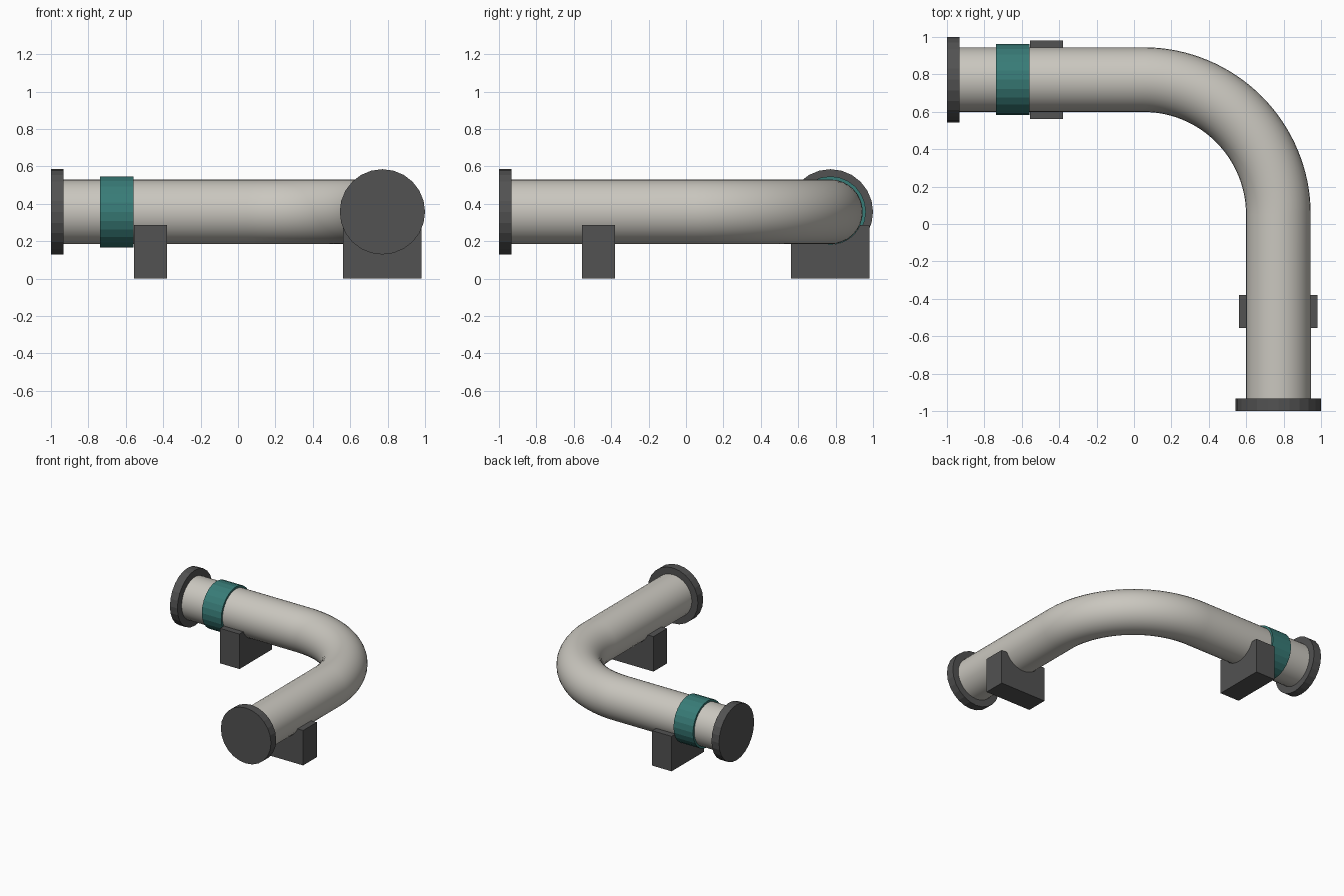
import bpy, bmesh, math
from mathutils import Matrix, Vector

if "Cube" in bpy.data.objects:
    bpy.data.objects.remove(bpy.data.objects["Cube"])

C = 0.772        # pipe centre line offset from the origin
Z = 0.357        # pipe centre height
R = 0.173        # pipe radius
BEND = 0.05      # where the bend starts and ends


def material(name, rgb):
    m = bpy.data.materials.new(name)
    m.diffuse_color = (*rgb, 1)
    m.use_nodes = True
    m.node_tree.nodes["Principled BSDF"].inputs["Base Color"].default_value = m.diffuse_color
    return m


PIPE = material("warm light grey", (0.59, 0.57, 0.52))
DARK = material("dark grey", (0.085, 0.085, 0.085))
TEAL = material("teal", (0.04, 0.20, 0.185))


def finish(name, bm, mat):
    bmesh.ops.recalc_face_normals(bm, faces=bm.faces)
    me = bpy.data.meshes.new(name)
    bm.to_mesh(me)
    bm.free()
    me.materials.append(mat)
    ob = bpy.data.objects.new(name, me)
    bpy.context.collection.objects.link(ob)
    return ob


def disc(name, axis, start, end, radius, mat):
    """Flat-shaded 24-sided cylinder lying along x or y on the pipe axis."""
    mid = (start + end) / 2
    if axis == 'X':
        place = Matrix.Translation((mid, C, Z)) @ Matrix.Rotation(math.pi / 2, 4, 'Y')
    else:
        place = Matrix.Translation((C, mid, Z)) @ Matrix.Rotation(math.pi / 2, 4, 'X')
    bm = bmesh.new()
    bmesh.ops.create_cone(bm, cap_ends=True, segments=24, radius1=radius,
                          radius2=radius, depth=end - start, matrix=place)
    return finish(name, bm, mat)


def saddle(name, axis, start, end):
    """Support block whose top is hollowed to cradle the pipe."""
    half, top, r = 0.21, 0.287, R + 0.001
    a = math.asin((Z - top) / r)
    prof = [(-half, 0), (half, 0), (half, top)]
    n = 16
    for i in range(n + 1):
        t = -a - (math.pi - 2 * a) * i / n
        prof.append((r * math.cos(t), Z + r * math.sin(t)))
    prof.append((-half, top))
    bm = bmesh.new()
    verts = [bm.verts.new((start, C + u, z) if axis == 'X' else (C + u, start, z))
             for u, z in prof]
    face = bm.faces.new(verts)
    ext = bmesh.ops.extrude_face_region(bm, geom=[face])
    step = Vector((end - start, 0, 0)) if axis == 'X' else Vector((0, end - start, 0))
    bmesh.ops.translate(bm, vec=step,
                        verts=[v for v in ext['geom'] if isinstance(v, bmesh.types.BMVert)])
    return finish(name, bm, DARK)


# Pipe: two straight runs joined by a quarter bend
path = [(-0.96, C, Z), (-0.4, C, Z)]
for i in range(33):
    t = math.pi / 2 * (1 - i / 32)
    path.append((BEND + (C - BEND) * math.cos(t), BEND + (C - BEND) * math.sin(t), Z))
path += [(C, -0.4, Z), (C, -0.96, Z)]
cu = bpy.data.curves.new("pipe", 'CURVE')
cu.dimensions = '3D'
cu.bevel_depth = R
cu.bevel_resolution = 14
cu.use_fill_caps = True
sp = cu.splines.new('POLY')
sp.points.add(len(path) - 1)
for p, co in zip(sp.points, path):
    p.co = (*co, 1)
cu.materials.append(PIPE)
pipe = bpy.data.objects.new("pipe", cu)
bpy.context.collection.objects.link(pipe)
bpy.context.view_layer.objects.active = pipe
pipe.select_set(True)
bpy.ops.object.convert(target='MESH')
bpy.ops.object.shade_smooth_by_angle(angle=math.radians(40))

# End flanges, supports and coloured band
for side, axis in (("left", 'X'), ("front", 'Y')):
    disc(side + "_flange", axis, -1.0, -0.932, 0.228, DARK)
    saddle(side + "_support", axis, -0.557, -0.38)
disc("marker_band", 'X', -0.737, -0.56, 0.19, TEAL)
